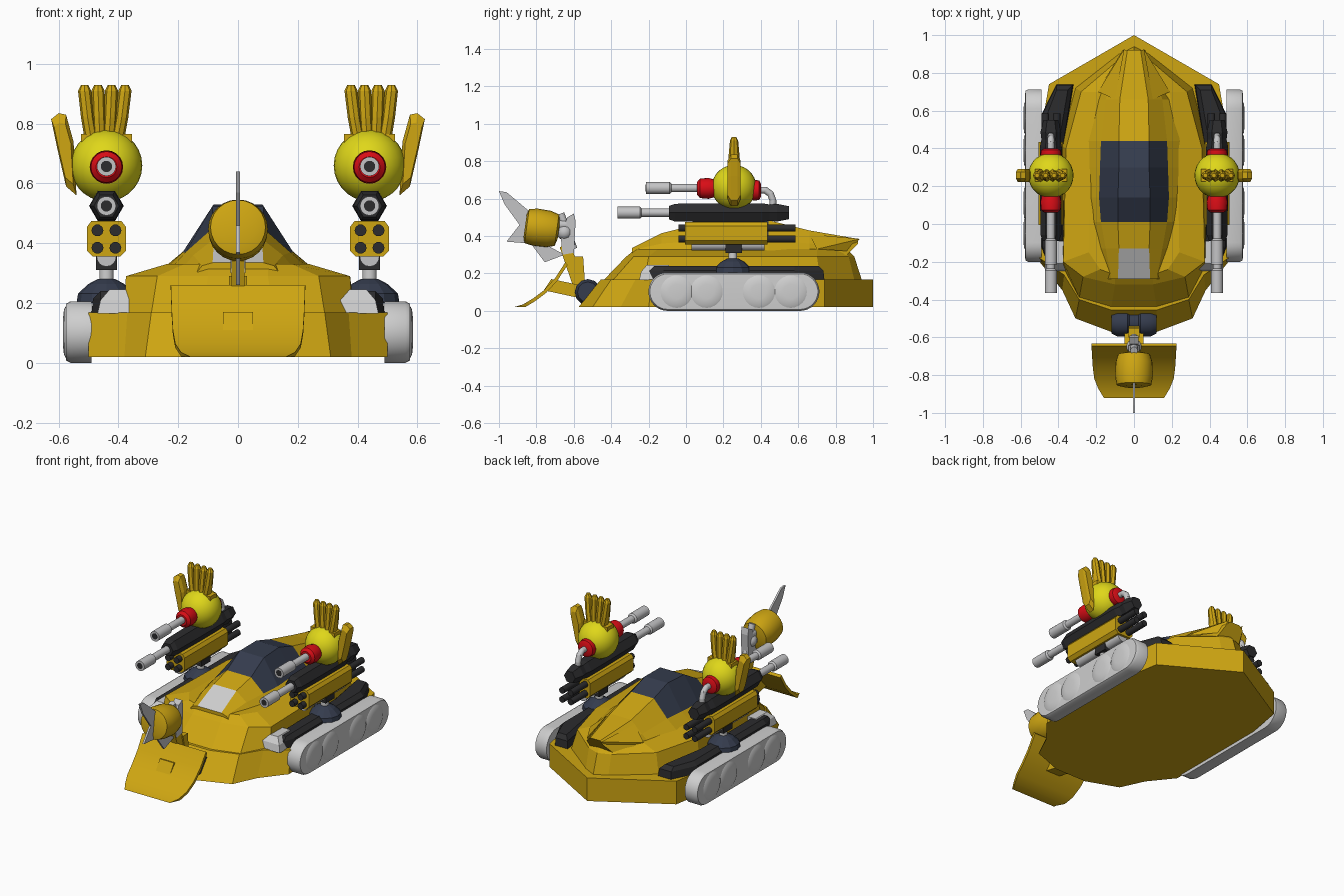
import bpy, bmesh, math
from mathutils import Vector

if "Cube" in bpy.data.objects:
    bpy.data.objects.remove(bpy.data.objects["Cube"])

def mat(name, r, g, b):
    m = bpy.data.materials.new(name)
    m.diffuse_color = (r, g, b, 1)
    m.use_nodes = True
    m.node_tree.nodes["Principled BSDF"].inputs["Base Color"].default_value = m.diffuse_color
    return m

GOLD = mat("gold", .62, .38, .006)
LIME = mat("lime_yellow", .74, .68, .01)
RED = mat("red", .70, .004, .008)
BLACK = mat("black", .025, .025, .027)
SLATE = mat("slate", .035, .045, .075)
STEEL = mat("steel", .55, .55, .56)
PALE = mat("pale_grey", .62, .62, .62)

def make(name, verts, faces, m, smooth=False, rule=None):
    me = bpy.data.meshes.new(name)
    me.from_pydata([tuple(v) for v in verts], [], faces)
    bm = bmesh.new()
    bm.from_mesh(me)
    bmesh.ops.remove_doubles(bm, verts=bm.verts, dist=1e-5)
    bmesh.ops.recalc_face_normals(bm, faces=bm.faces)
    bm.to_mesh(me)
    bm.free()
    mats = m if isinstance(m, list) else [m]
    for k in mats:
        me.materials.append(k)
    ob = bpy.data.objects.new(name, me)
    bpy.context.collection.objects.link(ob)
    if rule:
        for p in me.polygons:
            p.material_index = rule(p.center, p.normal)
    if smooth:
        bpy.ops.object.select_all(action='DESELECT')
        ob.select_set(True)
        bpy.context.view_layer.objects.active = ob
        bpy.ops.object.shade_smooth_by_angle(angle=math.radians(40))
    return ob

def loft(name, rings, m, smooth=False, rule=None):
    n = len(rings[0])
    verts = [v for r in rings for v in r]
    faces = [(i*n+j, i*n+(j+1) % n, (i+1)*n+(j+1) % n, (i+1)*n+j)
             for i in range(len(rings)-1) for j in range(n)]
    faces += [tuple(range(n)), tuple(range(len(verts)-n, len(verts)))]
    return make(name, verts, faces, m, smooth, rule)

def lathe(name, a, b, prof, m, n=20, smooth=True):
    """Turned part from a to b; profile of (fraction, radius)."""
    a, b = Vector(a), Vector(b)
    q = (b-a).to_track_quat('Z', 'Y')
    rings = [[a+(b-a)*t + q @ Vector((r*math.cos(k*math.tau/n), r*math.sin(k*math.tau/n), 0))
              for k in range(n)] for t, r in prof]
    return loft(name, rings, m, smooth)

def rod(name, a, b, r, m, n=16, smooth=True):
    return lathe(name, a, b, [(0, r), (1, r)], m, n, smooth)

def ball(name, c, r, m, n=28, squash=(1, 1, 1)):
    bm = bmesh.new()
    bmesh.ops.create_uvsphere(bm, u_segments=n, v_segments=n//2, radius=r)
    vs = [Vector(c)+Vector([v.co[i]*squash[i] for i in range(3)]) for v in bm.verts]
    bm.verts.index_update()
    fs = [[v.index for v in f.verts] for f in bm.faces]
    bm.free()
    return make(name, vs, fs, m, True)

def plate(name, pts, x0, x1, m, smooth=False):
    """Side profile of (y, z) points extruded across x."""
    return loft(name, [[(x, y, z) for y, z in pts] for x in (x0, x1)], m, smooth)

def box(name, x, y, z, m):
    return plate(name, [(y[0], z[0]), (y[1], z[0]), (y[1], z[1]), (y[0], z[1])], x[0], x[1], m)

def sym(half):
    return half + [(-x, y, z) for x, y, z in reversed(half) if x > 0]

def level(z, pts):
    return sym([(x, y, z) for x, y in pts])

# lower hull: pointed stern, raked bow
loft("lower_hull", [
    level(.02, [(0, 1), (.45, .74), (.5, .45), (.5, -.2), (.38, -.35), (.31, -.5), (.11, -.575)]),
    level(.168, [(0, 1), (.45, .74), (.5, .45), (.5, -.18), (.37, -.27), (.29, -.40), (.12, -.455)])], GOLD)

# middle deck with sloping shoulders
loft("middle_deck", [
    level(.165, [(0, .94), (.08, .90), (.31, .72), (.39, .42), (.38, -.22), (.29, -.39), (.12, -.44)]),
    level(.29, [(0, .90), (.08, .87), (.28, .70), (.36, .40), (.375, -.20), (.27, -.28), (.1, -.32)]),
    level(.33, [(0, .86), (.06, .84), (.19, .70), (.23, .40), (.24, -.15), (.18, -.24), (.1, -.27)])], GOLD)

# central body, canopy and hatch: sections of y, foot width, shoulder width, shoulder z, top width, top z
def section(y, wb, wm, zm, wt, zt, dy=0):
    h = [(wt, y, zt), (wm, y, zm), (wb, y-dy, .30)]
    return h + [(-a, b, c) for a, b, c in reversed(h)]

loft("central_body", [
    section(-.29, .14, .12, .325, .085, .335),
    section(-.13, .20, .15, .36, .08, .415),
    section(.01, .24, .175, .37, .085, .45),
    section(.14, .26, .185, .37, .085, .525),
    section(.30, .27, .18, .375, .08, .53),
    section(.44, .27, .175, .38, .08, .485),
    section(.66, .22, .15, .36, .075, .43),
    section(.92, .08, .06, .36, .035, .385, .06)], [GOLD, SLATE, PALE], False,
    lambda c, n: 1 if .01 < c.y < .44 and c.z > .36 else
    2 if c.y < -.13 and c.z > .35 and abs(c.x) < .02 and n.z > .5 else 0)
# stern fin edges beside the central spine
for s in (1, -1):
    make("stern_ridge", [(s*.05, .93, .385), (s*.19, .70, .33), (s*.10, .66, .41), (s*.08, .86, .32)],
         [(0, 1, 2), (0, 3, 1), (0, 2, 3), (1, 3, 2)], GOLD)

for s in (1, -1):
    side = "right_" if s > 0 else "left_"
    X = s*.44

    # track: rounded loop with four domed wheels
    def stadium(r, x):
        return [(s*x, (.61 if k < 16 else -.098)+r*math.sin(k % 16*math.pi/15 + (k//16)*math.pi),
                 .103+r*math.cos(k % 16*math.pi/15 + (k//16)*math.pi)) for k in range(32)]
    loft(side+"track", [stadium(.103, .49), stadium(.103, .56), stadium(.095, .575), stadium(.08, .576)], PALE, True)
    for y in (-.05, .11, .39, .56):
        lathe(side+"wheel", (s*.56, y, .103), (s*.586, y, .103),
              [(0, .094), (.5, .092), (.85, .075), (1, .04)], PALE, 24)

    # black side deck
    def deck(z, i):
        return [(s*x, y, z) for x, y in ((.32+i, .74-i), (.41, .74-i), (.49-i, .58), (.49-i, -.12),
                                         (.46, -.2+i), (.37+i, -.2+i), (.37+i, .42))]
    loft(side+"side_deck", [deck(.165, 0), deck(.215, .005), deck(.24, .03)], BLACK)
    # faceted grey housing at the front of the deck
    loft(side+"front_housing", [[(s*x, y, z) for x, y in ((.46-i, -.24+i), (.46-i, -.09), (.33+i, -.09), (.33+i, -.24+i))]
                                for z, i in ((.165, -.01), (.21, 0), (.245, .03))], PALE)

    # turret pedestal
    lathe(side+"turret_base", (X, .25, .2), (X, .25, .28), [(0, .10), (.4, .095), (.8, .06), (1, .03)], SLATE, 12, False)
    rod(side+"turret_post", (X, .25, .25), (X, .25, .34), .024, PALE)
    box(side+"turret_bracket", (X-.035, X+.035), (.21, .30), (.31, .365), BLACK)
    rod(side+"lower_cylinder", (X, .03, .355), (X, .42, .355), .033, STEEL)

    # missile pod with tubes front and rear
    loft(side+"missile_pod", [[(X+a, y, b) for a, b in ((-.065, .375), (-.045, .355), (.045, .355), (.065, .375),
                               (.065, .455), (.05, .475), (-.05, .475), (-.065, .455))] for y in (-.005, .435)], GOLD)
    for dx in (-.03, .03):
        for z in (.385, .443):
            rod(side+"missile_tube", (X+dx, -.04, z), (X+dx, .585, z), .02, BLACK, 10)

    # middle gun
    lathe(side+"gun_body", (X, -.09, .525), (X, .55, .525),
          [(0, .042), (.05, .055), (.5, .058), (.78, .058), (.84, .05), (.9, .055), (1, .04)], BLACK, 6, False)
    barrel = [(0, .02), (0, .032), (.42, .032), (.45, .022), (1, .022)]
    lathe(side+"lower_barrel", (X, -.365, .525), (X, -.08, .525), barrel, STEEL)
    lathe(side+"upper_barrel", (X, -.215, .657), (X, .09, .657), barrel, STEEL)
    for y0, y1 in ((-.34, -.3655), (-.19, -.2155)):
        rod(side+"muzzle_bore", (X, y0, .525 if y1 < -.3 else .657), (X, y1, .525 if y1 < -.3 else .657), .019, BLACK)

    # round turret with red collars and a rear hose
    ball(side+"turret_ball", (X, .257, .66), .12, LIME)
    collar = [(0, .035), (.15, .052), (.6, .056), (1, .045)]
    lathe(side+"front_collar", (X, .06, .655), (X, .16, .655), collar, RED)
    lathe(side+"rear_collar", (X, .40, .645), (X, .34, .645), collar, RED)
    hose = [(.38, .645), (.425, .645), (.452, .625), (.465, .59), (.465, .54)]
    for (a, b), (c, d) in zip(hose, hose[1:]):
        rod(side+"rear_hose", (X, a, b), (X, c, d), .018, STEEL, 12)
        ball(side+"hose_bend", (X, c, d), .018, STEEL, 12)

    # hand: four fingers and a thumb
    for i in range(4):
        xt, xb = .378+i*.045, .40+i*.031
        def ring(x, z, w, d):
            return [(s*(x+w*math.cos(k*math.tau/8)), .257+d*math.sin(k*math.tau/8), z) for k in range(8)]
        loft(side+"finger", [ring(xb, .68, .022, .04), ring(xb, .76, .022, .034), ring((xb+xt)/2, .82, .022, .03),
                             ring(xt, .91, .022, .022), ring(xt, .93, .012, .012)], GOLD)
    thumb = [(.54, .56), (.575, .59), (.605, .72), (.625, .815), (.60, .835), (.575, .83), (.55, .74)]
    loft(side+"thumb", [[(s*(.585+(x-.585)*f), y, .71+(z-.71)*f) for x, z in thumb]
                        for y, f in ((.222, .75), (.24, 1), (.275, 1), (.292, .75))], GOLD)
    box(side+"palm", (X-.085, X+.085), (.225, .29), (.63, .765), GOLD)

# front hinge drum
lathe("front_hinge", (-.118, -.525, .10), (.118, -.525, .10),
      [(0, .055), (.12, .07), (.35, .07), (.4, .058), (.6, .058), (.65, .07), (.88, .07), (1, .055)], SLATE, 12)

# curved scoop, rounded toward its lip
curve = [(-.92, .02, .16), (-.87, .035, .19), (-.82, .065, .21), (-.76, .11, .218), (-.70, .175, .222), (-.645, .26, .225)]
loft("scoop", [[(-w, y, z), (w, y, z), (w, y+.012, z-.014 if z > .03 else z), (-w, y+.012, z-.014 if z > .03 else z)]
               for y, z, w in curve], GOLD, True)
plate("scoop_bracket", [(-.53, .06), (-.53, .13), (-.72, .17), (-.76, .11)], -.05, .05, GOLD)

# ram arm
plate("arm_lower", [(-.53, .12), (-.60, .12), (-.675, .34), (-.62, .36)], -.022, .022, GOLD)
plate("arm_strut", [(-.54, .15), (-.57, .15), (-.60, .29), (-.55, .29)], -.03, .03, GOLD)
plate("arm_upper", [(-.60, .31), (-.66, .30), (-.67, .40), (-.635, .50), (-.60, .52), (-.59, .48)], -.025, .025, STEEL)
rod("arm_piston", (0, -.60, .33), (0, -.67, .52), .02, STEEL)
ball("arm_joint", (0, -.65, .42), .042, STEEL, 14)
rod("arm_neck", (0, -.64, .46), (0, -.74, .46), .028, STEEL)

# ram head and its crescent blade
lathe("ram_head", (0, -.68, .43), (0, -.86, .455),
      [(0, .045), (.06, .085), (.3, .098), (.7, .10), (.95, .092), (1, .06)], GOLD, 24)
plate("ram_blade", [(-1, .64), (-.96, .635), (-.90, .585), (-.835, .53), (-.80, .41), (-.75, .355), (-.65, .30),
                    (-.755, .26), (-.83, .36), (-.96, .37), (-.89, .46), (-.97, .57)], -.006, .006, STEEL)
